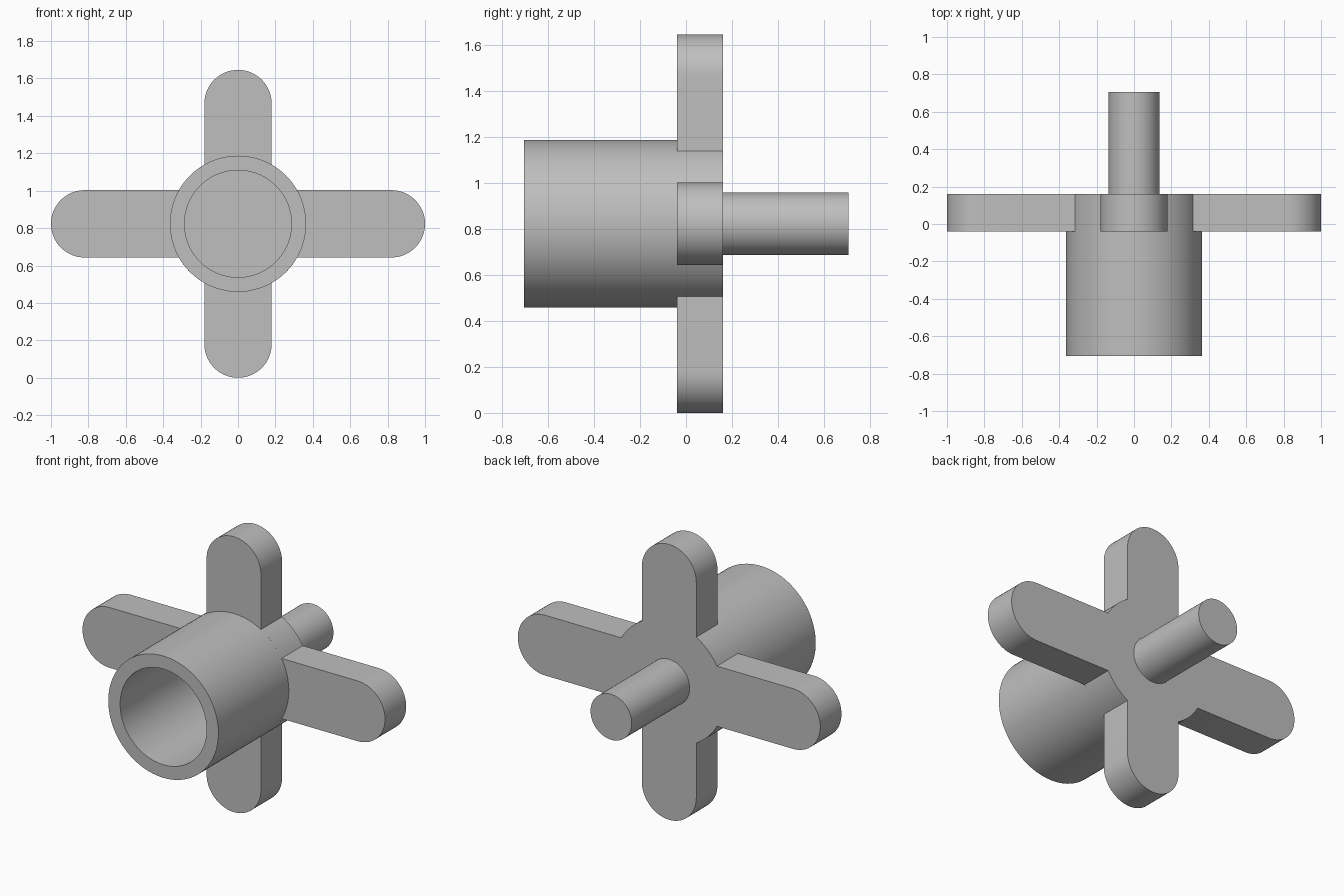
import bpy, bmesh
from math import pi, sin, cos, asin

cube = bpy.data.objects.get("Cube")
if cube:
    bpy.data.objects.remove(cube)

CZ = 0.823                      # height of the main axis
HUB, BORE, SHAFT, ARM = 0.364, 0.286, 0.136, 0.18
FRONT, PLATE_FRONT, PLATE_BACK, TIP = -0.705, -0.04, 0.16, 0.707

grey = bpy.data.materials.new("plain grey")
grey.use_nodes = True
colour = (0.52, 0.52, 0.52, 1)
grey.diffuse_color = colour
grey.node_tree.nodes["Principled BSDF"].inputs["Base Color"].default_value = colour


def finish(name, bm):
    bmesh.ops.remove_doubles(bm, verts=bm.verts, dist=1e-5)
    bmesh.ops.recalc_face_normals(bm, faces=bm.faces)
    mesh = bpy.data.meshes.new(name)
    bm.to_mesh(mesh)
    bm.free()
    obj = bpy.data.objects.new(name, mesh)
    mesh.materials.append(grey)
    bpy.context.collection.objects.link(obj)
    obj.location.z = CZ
    bpy.ops.object.select_all(action='DESELECT')
    obj.select_set(True)
    bpy.context.view_layer.objects.active = obj
    bpy.ops.object.shade_smooth_by_angle(angle=pi / 6)
    return obj


def lathe(name, profile, steps=96):
    """Spin (radius, y) points about the y axis."""
    bm = bmesh.new()
    verts = [bm.verts.new((r, y, 0)) for r, y in profile]
    edges = [bm.edges.new(pair) for pair in zip(verts, verts[1:])]
    bmesh.ops.spin(bm, geom=verts + edges, cent=(0, 0, 0), axis=(0, 1, 0),
                   angle=2 * pi, steps=steps)
    return finish(name, bm)


def arc(cx, cz, radius, start, end, steps):
    return [(cx + radius * cos(start + (end - start) * i / steps),
             cz + radius * sin(start + (end - start) * i / steps))
            for i in range(steps + 1)]


# Four-armed plate: rounded arm tips joined by arcs of the hub
outline = []
root = asin(ARM / HUB)
for k, length in enumerate((1.0, CZ, 1.0, CZ)):
    turn = k * pi / 2
    reach = length - ARM
    outline += arc(reach * cos(turn), reach * sin(turn), ARM,
                   turn - pi / 2, turn + pi / 2, 32)
    outline += arc(0, 0, HUB, turn + root, turn + pi / 2 - root, 10)

bm = bmesh.new()
face = bm.faces.new([bm.verts.new((x, PLATE_FRONT, z)) for x, z in outline])
grown = bmesh.ops.extrude_face_region(bm, geom=[face], use_keep_orig=True)
bmesh.ops.translate(bm, vec=(0, PLATE_BACK - PLATE_FRONT, 0),
                    verts=[v for v in grown["geom"] if isinstance(v, bmesh.types.BMVert)])
finish("cross_plate", bm)

# Hollow barrel standing on the front of the plate, which forms its floor
barrel = lathe("barrel", [(HUB, PLATE_FRONT), (HUB, FRONT),
                          (BORE, FRONT), (BORE, PLATE_FRONT)])

# Solid shaft on the back of the plate
lathe("rear_shaft", [(SHAFT, PLATE_BACK), (SHAFT, TIP), (0, TIP)], 64)
